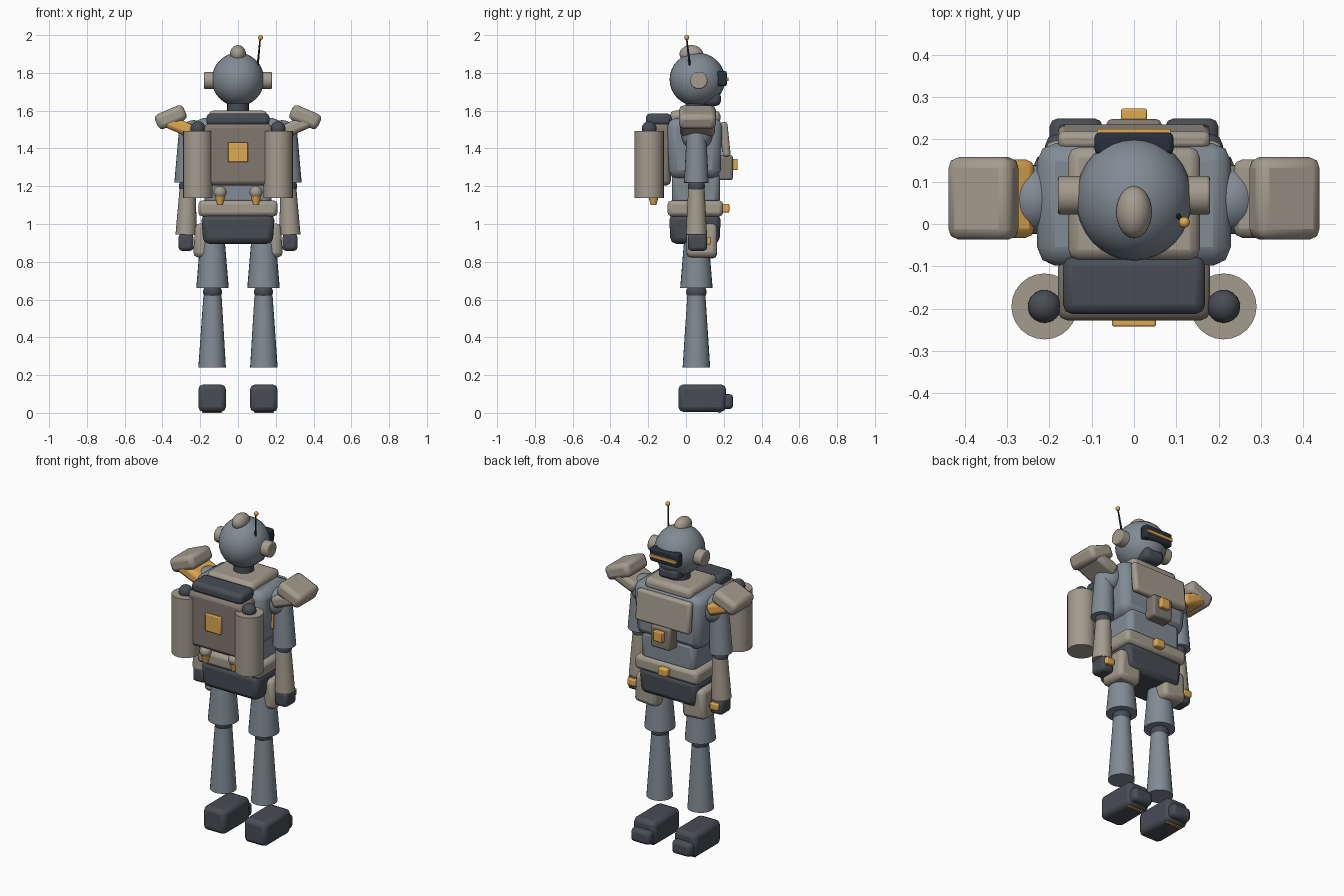
import bpy, math
from mathutils import Vector


def material(name, rgb):
    m = bpy.data.materials.new(name)
    m.diffuse_color = (*rgb, 1)
    return m


STEEL = material("steel", (0.22, 0.26, 0.30))
TAN = material("tan", (0.37, 0.33, 0.27))
BROWN = material("brown", (0.22, 0.19, 0.16))
DARK = material("dark", (0.065, 0.075, 0.09))
BLACK = material("visor_black", (0.02, 0.03, 0.045))
ORANGE = material("orange", (0.75, 0.40, 0.08))


def finish(name, mat, bevel=0.0, segments=2):
    ob = bpy.context.object
    ob.name = name
    ob.data.materials.append(mat)
    if bevel:
        bpy.ops.object.transform_apply(location=False, rotation=False, scale=True)
        b = ob.modifiers.new("bevel", "BEVEL")
        b.width, b.segments, b.limit_method = bevel, segments, "ANGLE"
        b.angle_limit = math.radians(40)
    bpy.ops.object.shade_smooth_by_angle(angle=math.radians(35))
    return ob


def box(name, mat, x, y, z, bevel=0.02, tilt=0, taper=1.0):
    """Bevelled box from (min, max) ranges; taper scales the bottom face."""
    r = (x, y, z)
    bpy.ops.mesh.primitive_cube_add(size=1, location=[(a + b) / 2 for a, b in r],
                                    rotation=(0, math.radians(tilt), 0))
    ob = bpy.context.object
    for v in ob.data.vertices:
        if v.co.z < 0:
            v.co.x *= taper
            v.co.y *= taper
    ob.scale = [b - a for a, b in r]
    return finish(name, mat, bevel)


def ball(name, mat, loc, radii):
    bpy.ops.mesh.primitive_uv_sphere_add(segments=32, ring_count=16, radius=1, location=loc)
    bpy.context.object.scale = radii
    return finish(name, mat)


def rod(name, mat, a, b, r1, r2, bevel=0.0, sides=24):
    """Cone or cylinder from point a (radius r1) to point b (radius r2)."""
    a, b = Vector(a), Vector(b)
    bpy.ops.mesh.primitive_cone_add(vertices=sides, radius1=r1, radius2=r2, depth=(b - a).length,
                                    location=(a + b) / 2,
                                    rotation=(b - a).to_track_quat("Z", "Y").to_euler())
    return finish(name, mat, bevel)


def span(s, a, b):
    return tuple(sorted((s * a, s * b)))


# Head
ball("head", STEEL, (0, 0.06, 1.765), (0.138, 0.147, 0.142))
ball("head_crest", TAN, (0, 0.028, 1.90), (0.042, 0.062, 0.047))
box("visor", BLACK, (-0.093, 0.093), (0.165, 0.216), (1.73, 1.81), 0.01)
box("visor_light", ORANGE, (-0.088, 0.088), (0.20, 0.225), (1.756, 1.776), 0.003)
box("jaw", DARK, (-0.065, 0.065), (0.09, 0.185), (1.625, 1.70), 0.025)
rod("neck", DARK, (0, 0.055, 1.55), (0, 0.055, 1.68), 0.057, 0.057)
rod("antenna", BLACK, (0.104, 0.02, 1.84), (0.118, 0.003, 1.985), 0.006, 0.004, sides=10)
ball("antenna_tip", ORANGE, (0.119, 0.004, 1.987), (0.013,) * 3)

# Torso
box("chest", STEEL, (-0.232, 0.232), (-0.10, 0.193), (1.24, 1.56), 0.045, taper=0.93)
box("collar", TAN, (-0.156, 0.156), (-0.085, 0.182), (1.53, 1.60), 0.025)
box("abdomen", STEEL, (-0.178, 0.178), (-0.075, 0.18), (1.10, 1.28), 0.03)
plate = box("chest_plate", TAN, (-0.18, 0.18), (0.185, 0.228), (1.355, 1.54), 0.015)
plate.rotation_euler.x = math.radians(6)
box("chest_pouch", BROWN, (-0.065, 0.065), (0.165, 0.248), (1.232, 1.365), 0.012)
box("chest_badge", ORANGE, (-0.031, 0.031), (0.24, 0.273), (1.285, 1.345), 0.005)
box("belt", TAN, (-0.21, 0.21), (-0.098, 0.197), (1.04, 1.125), 0.022)
box("belt_buckle", ORANGE, (-0.031, 0.031), (0.19, 0.23), (1.06, 1.107), 0.008)
box("pelvis", DARK, (-0.195, 0.195), (-0.09, 0.185), (0.895, 1.05), 0.03, taper=0.94)

# Backpack
box("backpack", BROWN, (-0.18, 0.18), (-0.228, -0.08), (1.205, 1.53), 0.022)
box("backpack_lid", DARK, (-0.168, 0.168), (-0.213, -0.077), (1.52, 1.585), 0.022)
box("backpack_badge", ORANGE, (-0.052, 0.052), (-0.243, -0.22), (1.328, 1.432), 0.005)

for s, side in ((-1, "left"), (1, "right")):
    def n(part):
        return f"{part}_{side}"

    # Ear, tank and nozzle
    rod(n("ear"), TAN, (s * 0.11, 0.068, 1.76), (s * 0.18, 0.068, 1.76), 0.046, 0.046, 0.006)
    rod(n("tank"), TAN, (s * 0.212, -0.195, 1.138), (s * 0.212, -0.195, 1.493), 0.078, 0.078)
    ball(n("tank_cap"), DARK, (s * 0.212, -0.195, 1.505), (0.039,) * 3)
    ball(n("nozzle"), TAN, (s * 0.095, -0.172, 1.168), (0.034,) * 3)
    rod(n("nozzle_tip"), ORANGE, (s * 0.095, -0.172, 1.10), (s * 0.095, -0.172, 1.145), 0.015, 0.027)
    box(n("side_light"), ORANGE, span(s, 0.21, 0.236), (0.0, 0.03), (1.32, 1.45), 0.004)

    # Shoulder and arm
    ball(n("shoulder"), STEEL, (s * 0.235, 0.058, 1.47), (0.072, 0.082, 0.08))
    box(n("shoulder_pad"), TAN, span(s, 0.274, 0.438), (-0.037, 0.158), (1.523, 1.608), 0.025, tilt=s * 23)
    box(n("shoulder_underplate"), ORANGE if s < 0 else TAN, span(s, 0.235, 0.405),
        (-0.033, 0.153), (1.487, 1.557), 0.022, tilt=-s * 23)
    rod(n("upper_arm"), STEEL, (s * 0.272, 0.055, 1.218), (s * 0.262, 0.055, 1.48), 0.065, 0.052)
    ball(n("elbow"), DARK, (s * 0.268, 0.055, 1.20), (0.045,) * 3)
    rod(n("forearm"), TAN, (s * 0.275, 0.055, 0.943), (s * 0.266, 0.055, 1.19), 0.056, 0.043)
    box(n("hand"), DARK, span(s, 0.235, 0.315), (0.01, 0.112), (0.858, 0.948), 0.018)
    box(n("hand_light"), ORANGE, span(s, 0.248, 0.302), (0.10, 0.132), (0.892, 0.932), 0.006)

    # Hip guard and leg
    box(n("hip_guard"), TAN, span(s, 0.08, 0.232), (0.003, 0.165), (0.82, 1.0), 0.025, tilt=-s * 4)
    rod(n("thigh"), STEEL, (s * 0.135, 0.055, 0.66), (s * 0.135, 0.055, 0.95), 0.086, 0.062)
    ball(n("knee"), DARK, (s * 0.135, 0.055, 0.64), (0.05, 0.054, 0.045))
    rod(n("shin"), STEEL, (s * 0.137, 0.055, 0.24), (s * 0.135, 0.055, 0.622), 0.073, 0.048)

    # Foot
    box(n("boot"), DARK, span(s, 0.064, 0.21), (-0.04, 0.212), (0.006, 0.15), 0.025)
    box(n("toe_cap"), DARK, span(s, 0.074, 0.20), (0.15, 0.25), (0.02, 0.10), 0.02)
    box(n("sole_strip"), ORANGE, span(s, 0.085, 0.19), (0.17, 0.185), (0.0, 0.03), 0.003)
